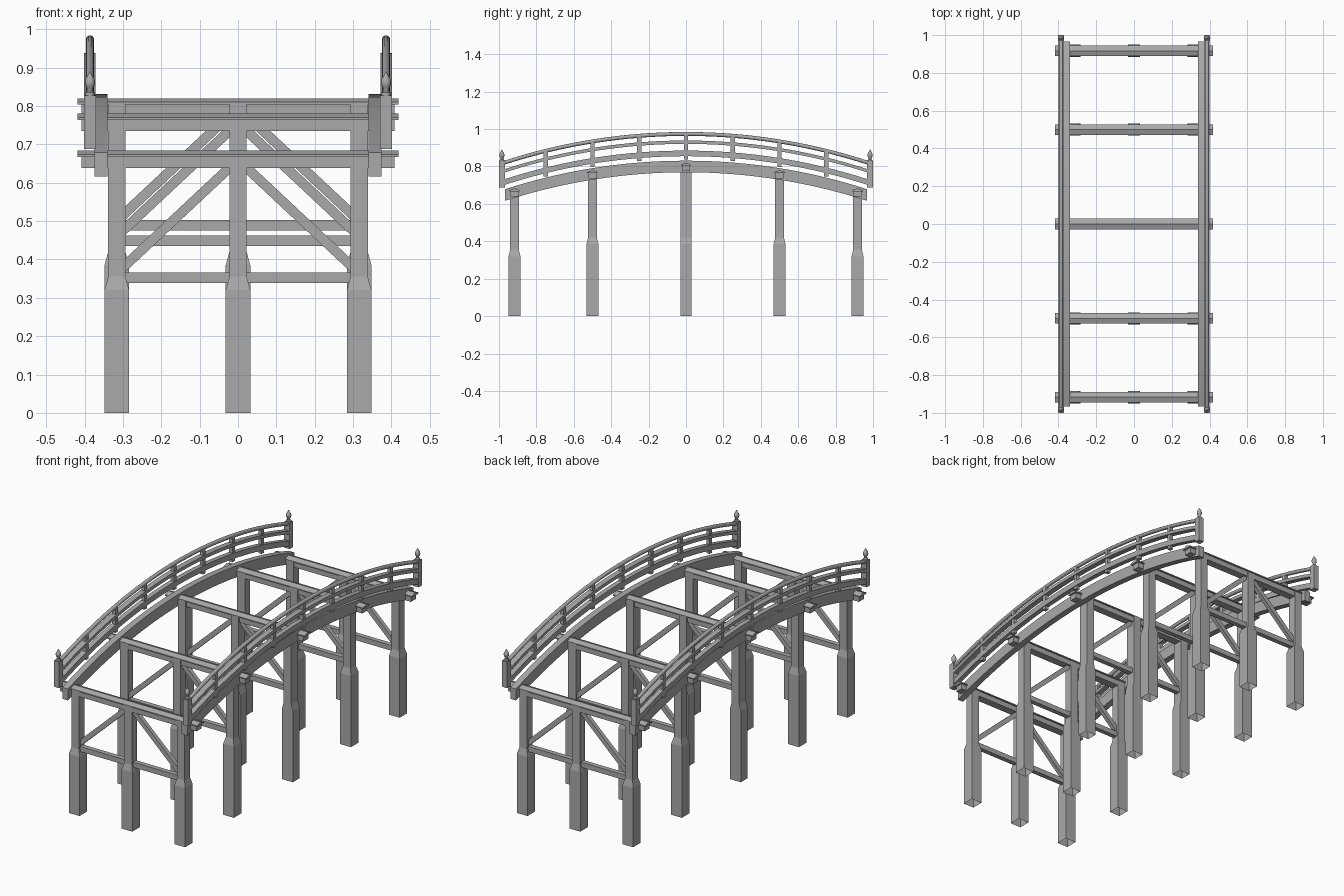
import bpy, bmesh, math
from mathutils import Vector

cube = bpy.data.objects.get("Cube")
if cube:
    bpy.data.objects.remove(cube, do_unlink=True)

grey = bpy.data.materials.new("weathered grey")
grey.use_nodes = True
colour = (0.4, 0.4, 0.4, 1)
grey.diffuse_color = colour
grey.node_tree.nodes["Principled BSDF"].inputs["Base Color"].default_value = colour

RADIUS = 3.15


def drop(y):
    """Fall of the arch away from the middle."""
    return RADIUS - math.sqrt(RADIUS ** 2 - y * y)


def loft(name, rings, cap_start=True, cap_end=True, smooth=False):
    """Skin a list of equal-length rings of points."""
    bm = bmesh.new()
    rows = [[bm.verts.new(p) for p in ring] for ring in rings]
    n = len(rows[0])
    for a, b in zip(rows, rows[1:]):
        for i in range(n):
            j = (i + 1) % n
            bm.faces.new((a[i], a[j], b[j], b[i]))
    if cap_start:
        bm.faces.new(rows[0][::-1])
    if cap_end:
        bm.faces.new(rows[-1])
    bmesh.ops.recalc_face_normals(bm, faces=bm.faces[:])
    mesh = bpy.data.meshes.new(name)
    bm.to_mesh(mesh)
    bm.free()
    mesh.materials.append(grey)
    obj = bpy.data.objects.new(name, mesh)
    bpy.context.collection.objects.link(obj)
    if smooth:
        bpy.ops.object.select_all(action="DESELECT")
        obj.select_set(True)
        bpy.context.view_layer.objects.active = obj
        bpy.ops.object.shade_smooth_by_angle(angle=math.radians(40))
    return obj


def square(x, y, z, w, d):
    return [(x + sx * w / 2, y + sy * d / 2, z)
            for sx, sy in ((-1, -1), (1, -1), (1, 1), (-1, 1))]


def box(name, x, y, z0, z1, w, d):
    return loft(name, [square(x, y, z0, w, d), square(x, y, z1, w, d)])


def arched(name, section, reach, smooth=False):
    """Sweep an x-z section along the arch."""
    steps = 32
    ys = [reach * (2 * i / steps - 1) for i in range(steps + 1)]
    return loft(name, [[(x, y, z - drop(y)) for x, z in section] for y in ys], smooth=smooth)


def rect(x, z, w, h):
    return [(x - w / 2, z - h / 2), (x + w / 2, z - h / 2),
            (x + w / 2, z + h / 2), (x - w / 2, z + h / 2)]


def column(x, y, top, step, lower, upper):
    """Post with a wide foot, chamfered to a slimmer shaft, open underneath."""
    loft("column", [square(x, y, 0, *lower), square(x, y, step, *lower),
                    square(x, y, step + 0.035, *upper), square(x, y, top, *upper)],
         cap_start=False)


def cap_beam(y, top):
    """Cross beam with a small gabled cover."""
    eave = top - 0.016
    box("cap_beam", 0, y, top - 0.045, eave, 0.816, 0.042)
    gable = [(-0.028, eave), (0.028, eave), (0.028, eave + 0.006), (0, top), (-0.028, eave + 0.006)]
    loft("cap_cover", [[(x, y + dy, z) for dy, z in gable] for x in (-0.418, 0.418)])


def diagonal(side, y, top):
    """Brace rising from an outer column to the head of the middle one."""
    low, high = top - 0.322, top - 0.055
    outline = [(0.3, low), (0.3, low + 0.035), (0.015, high + 0.035), (0.015, high)]
    loft("diagonal_brace", [[(side * x, y + dy, z) for x, z in outline] for dy in (-0.011, 0.011)])


# Supporting bents
for y in (-0.917, -0.5, 0, 0.5, 0.917):
    top = 0.82 - drop(y)
    middle = y == 0
    step = 0.32 if abs(y) > 0.8 else 0.385
    for x in (-0.316, 0, 0.316):
        column(x, y, top - 0.014, step,
               (0.064, 0.057 if middle else 0.064),
               (0.045, 0.057 if middle else 0.046))
    cap_beam(y, top)
    box("tie_beam", 0, y, top - 0.345, top - 0.317, 0.6, 0.026)
    for side in (-1, 1):
        diagonal(side, y, top)

# Girders and railings on both sides
FINIAL = [(0.013, 0.825), (0.013, 0.835), (0.007, 0.839), (0.007, 0.846), (0.012, 0.852),
          (0.0135, 0.862), (0.011, 0.872), (0.006, 0.88), (0.001, 0.89)]
for side in (-1, 1):
    rail_x = side * 0.386
    arched("girder", rect(side * 0.357, 0.8, 0.034, 0.062), 0.967)
    arched("lower_rail", rect(rail_x, 0.87, 0.026, 0.03), 0.975)
    arched("middle_rail", rect(rail_x, 0.93, 0.03, 0.018), 0.975)
    ring = [(rail_x + 0.0105 * math.cos(i * math.tau / 12),
             0.974 + 0.0105 * math.sin(i * math.tau / 12)) for i in range(12)]
    arched("hand_rail", ring, 0.975, smooth=True)
    # Railing posts
    for i in range(-3, 4):
        y = i * 0.25
        box("rail_post", rail_x, y, 0.838 - drop(y), 0.97 - drop(y), 0.02, 0.022)
    # End posts with turned finials
    for end in (-1, 1):
        y = end * 0.984
        box("newel_post", rail_x, y, 0.688, 0.828, 0.032, 0.032)
        loft("finial", [[(rail_x + r * math.cos(k * math.tau / 12),
                          y + r * math.sin(k * math.tau / 12), z) for k in range(12)]
                        for r, z in FINIAL], smooth=True)
